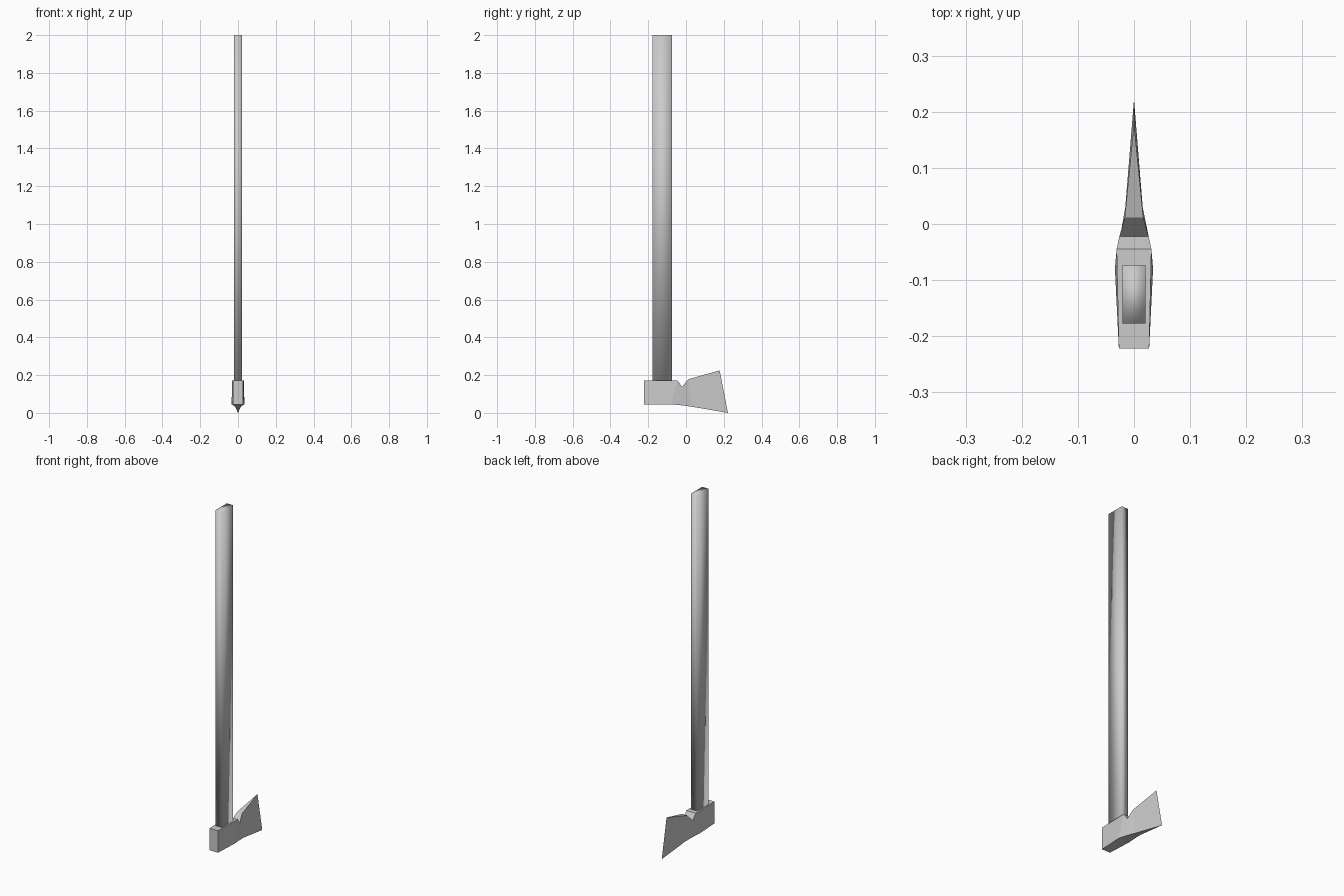
import bpy
import bmesh

if "Cube" in bpy.data.objects:
    bpy.data.objects.remove(bpy.data.objects["Cube"])


def finish(name, bm, smooth=False):
    bmesh.ops.recalc_face_normals(bm, faces=bm.faces)
    mesh = bpy.data.meshes.new(name)
    bm.to_mesh(mesh)
    bm.free()
    obj = bpy.data.objects.new(name, mesh)
    bpy.context.collection.objects.link(obj)
    for p in mesh.polygons:
        p.use_smooth = smooth
    return obj


# Handle: slim rectangular bar, soft shaded, seated in the head
bm = bmesh.new()
bmesh.ops.create_cube(bm, size=1)
for v in bm.verts:
    v.co.x *= 0.041
    v.co.y = -0.125 + v.co.y * 0.104
    v.co.z = 2.0 if v.co.z > 0 else 0.165
finish("handle", bm, smooth=True)

# Axe head: mirrored cross-sections from poll to cutting edge
# (top y, top z, top half width, bottom y, bottom z, bottom half width)
sections = [
    (-0.222, 0.172, 0.027, -0.222, 0.045, 0.027),
    (-0.045, 0.172, 0.031, -0.080, 0.045, 0.034),
    (-0.022, 0.138, 0.026, -0.030, 0.041, 0.026),
    (0.012, 0.178, 0.0165, 0.030, 0.033, 0.0155),
]
bm = bmesh.new()
rings = []
for ty, tz, tw, by, bz, bw in sections:
    rings.append([bm.verts.new(c) for c in (
        (-tw, ty, tz), (tw, ty, tz), (bw, by, bz), (-bw, by, bz))])
for a, b in zip(rings, rings[1:]):
    for i in range(4):
        j = (i + 1) % 4
        bm.faces.new((a[i], a[j], b[j], b[i]))
bm.faces.new(rings[0])

# Blade: last section tapers to a sharp slanted edge
top = bm.verts.new((0, 0.178, 0.225))
tip = bm.verts.new((0, 0.222, 0.0))
tl, tr, br, bl = rings[-1]
for face in ((tl, tr, top), (tr, br, tip, top), (br, bl, tip), (bl, tl, top, tip)):
    bm.faces.new(face)
finish("axe_head", bm)
